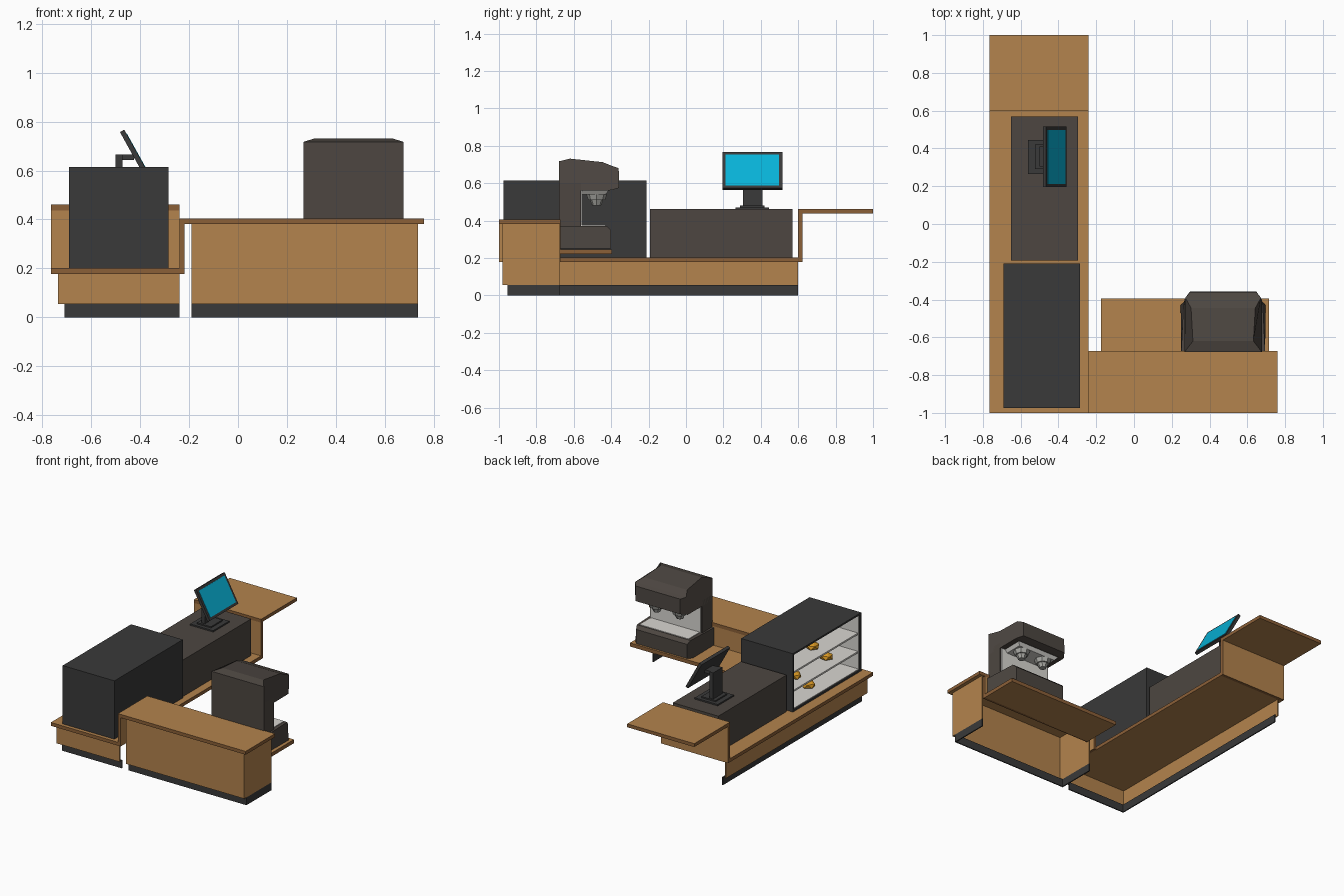
import bpy, bmesh, math
from mathutils import Matrix, Vector

if "Cube" in bpy.data.objects:
    bpy.data.objects.remove(bpy.data.objects["Cube"])


def mat(name, r, g, b):
    m = bpy.data.materials.new(name)
    m.diffuse_color = tuple((c / 255) ** 2.2 for c in (r, g, b)) + (1,)
    m.use_nodes = True
    m.node_tree.nodes["Principled BSDF"].inputs["Base Color"].default_value = m.diffuse_color
    return m


WOOD = mat("wood", 178, 130, 78)
TRIM = mat("wood_trim", 138, 96, 58)
DARK = mat("charcoal", 60, 60, 60)
WARM = mat("warm_grey", 78, 72, 67)
LIGHT = mat("light_grey", 215, 213, 208)
STEEL = mat("steel", 165, 165, 160)
CYAN = mat("screen_blue", 16, 176, 214)
GOLD = mat("pastry_gold", 215, 150, 40)


def finish(name, bm, *mats):
    bmesh.ops.recalc_face_normals(bm, faces=bm.faces)
    me = bpy.data.meshes.new(name)
    bm.to_mesh(me)
    bm.free()
    for m in mats:
        me.materials.append(m)
    ob = bpy.data.objects.new(name, me)
    bpy.context.collection.objects.link(ob)
    return ob


def cube(x, y, z):
    bm = bmesh.new()
    bmesh.ops.create_cube(bm, size=1)
    for v in bm.verts:
        v.co = Vector([(r[0] + r[1]) / 2 + c * (r[1] - r[0]) for r, c in zip((x, y, z), v.co)])
    return bm


def box(name, x, y, z, m):
    return finish(name, cube(x, y, z), m)


def board(name, x, y, z):
    """Wood board: broad faces in wood, thin edges in darker trim."""
    bm = cube(x, y, z)
    size = [r[1] - r[0] for r in (x, y, z)]
    thin = size.index(min(size))
    bm.normal_update()
    for f in bm.faces:
        f.material_index = 0 if abs(f.normal[thin]) > 0.5 else 1
    return finish(name, bm, WOOD, TRIM)


def loft(name, profile, cx, m):
    """Symmetric solid about x = cx from (y, z, half width) points."""
    bm = bmesh.new()
    a, b = [[bm.verts.new((cx + s * w, y, z)) for y, z, w in profile] for s in (-1, 1)]
    n = len(profile)
    bm.faces.new(a)
    bm.faces.new(b)
    for i in range(n):
        j = (i + 1) % n
        bm.faces.new((a[i], a[j], b[j], b[i]))
    return finish(name, bm, m)


T = 0.008

# Long side counter: thin outer panels, open inside, with recessed kick
box("side_counter_panel", (-0.735, -0.735 + T), (-0.98, 0.6), (0.055, 0.18), WOOD)
box("side_counter_front_panel", (-0.735, -0.24), (-0.98, -0.98 + T), (0.055, 0.18), WOOD)
box("side_kick", (-0.71, -0.71 + T), (-0.955, 0.6), (0, 0.055), DARK)
box("side_front_kick", (-0.71, -0.24), (-0.955, -0.955 + T), (0, 0.055), DARK)
board("side_counter_top", (-0.765, -0.24), (-1, 0.6), (0.178, 0.202))

# Raised pickup shelf at the rear end
board("rear_upright", (-0.765, -0.24), (0.6, 0.622), (0.178, 0.437))
board("rear_table_top", (-0.765, -0.24), (0.6, 1), (0.437, 0.461))

# Front counter, open at the back
for lvl, z, y0, m in (("panel", (0.055, 0.381), -0.98, WOOD), ("kick", (0, 0.055), -0.955, DARK)):
    box("front_counter_" + lvl, (-0.19, 0.735), (y0, y0 + T), z, m)
    for side, x in (("left", -0.19), ("right", 0.735 - T)):
        box(f"front_counter_{side}_{lvl}", (x, x + T), (y0, -0.675), z, m)
board("front_counter_top", (-0.24, 0.76), (-1, -0.672), (0.381, 0.405))
board("front_upright", (-0.24, -0.219), (-1, -0.672), (0.178, 0.381))
board("machine_shelf_back", (-0.175, 0.715), (-0.69, -0.672), (0.22, 0.381))
board("machine_shelf", (-0.175, 0.715), (-0.68, -0.395), (0.22, 0.246))

# Pastry display case, open towards -x
X, Y, Z = (-0.69, -0.285), (-0.975, -0.21), (0.202, 0.615)
W = 0.012
box("case_top", X, Y, (Z[1] - W, Z[1]), DARK)
box("case_bottom", X, Y, (Z[0], Z[0] + W), DARK)
box("case_back", (X[1] - W, X[1]), Y, Z, DARK)
for name, y, yl in (("near", (Y[0], Y[0] + W), (Y[0] + W, Y[0] + W + 0.004)),
                    ("far", (Y[1] - W, Y[1]), (Y[1] - W - 0.004, Y[1] - W))):
    box(f"case_{name}_end", X, y, Z, DARK)
    box(f"case_{name}_lining", (-0.68, -0.297), yl, (0.214, 0.603), LIGHT)
box("case_back_lining", (-0.302, -0.297), (-0.963, -0.222), (0.214, 0.603), LIGHT)
box("case_floor", (-0.68, -0.297), (-0.963, -0.222), (0.214, 0.218), LIGHT)
for i, z in enumerate((0.33, 0.46)):
    box(f"case_shelf_{i}", (-0.675, -0.3), (-0.96, -0.225), (z, z + 0.012), LIGHT)
for i, (y, z) in enumerate(((-0.59, 0.472), (-0.39, 0.342), (-0.74, 0.342), (-0.54, 0.218))):
    bm = bmesh.new()
    bmesh.ops.create_icosphere(bm, subdivisions=1, radius=1)
    bmesh.ops.transform(bm, verts=bm.verts, matrix=Matrix.Translation((-0.58, y, z + 0.024))
                        @ Matrix.Rotation(i * 0.7, 4, 'Z') @ Matrix.Diagonal((0.045, 0.05, 0.028, 1)))
    finish(f"pastry_{i}", bm, GOLD)

# Till cabinet and tilted touch screen
box("till_cabinet", (-0.652, -0.296), (-0.193, 0.57), (0.202, 0.461), WARM)
box("till_foot", (-0.56, -0.38), (0.265, 0.445), (0.461, 0.471), DARK)
box("till_foot_step", (-0.525, -0.415), (0.29, 0.42), (0.471, 0.48), DARK)
box("till_neck", (-0.5, -0.472), (0.305, 0.41), (0.48, 0.665), DARK)
box("till_arm", (-0.5, -0.425), (0.315, 0.4), (0.643, 0.665), DARK)
tilt = Matrix.Translation((-0.42, 0.355, 0.665)) @ Matrix.Rotation(math.radians(-29), 4, 'Y')
for name, hx, hy, hz, m in (("till_monitor", (-0.01, 0.01), 0.16, 0.111, DARK),
                            ("till_screen", (0.008, 0.012), 0.143, 0.094, CYAN)):
    bm = cube(hx, (-hy, hy), (-hz, hz))
    bmesh.ops.transform(bm, verts=bm.verts, matrix=tilt)
    finish(name, bm, m)

# Coffee machine: tray base, column, rounded head, two brew groups
CX = 0.472
loft("machine_base", [(-0.675, 0.25, 0.222), (-0.675, 0.372, 0.222), (-0.425, 0.372, 0.21),
                      (-0.402, 0.35, 0.2), (-0.402, 0.25, 0.2), (-0.43, 0.25, 0.225)], CX, WARM)
box("drip_tray", (CX - 0.19, CX + 0.19), (-0.56, -0.43), (0.37, 0.376), LIGHT)
box("machine_column", (CX - 0.205, CX + 0.205), (-0.678, -0.562), (0.25, 0.6), WARM)
box("machine_back_plate", (CX - 0.195, CX + 0.195), (-0.562, -0.556), (0.372, 0.57), LIGHT)
loft("machine_head", [(-0.678, 0.56, 0.205), (-0.678, 0.717, 0.205), (-0.62, 0.731, 0.16),
                      (-0.445, 0.712, 0.17), (-0.39, 0.69, 0.2), (-0.36, 0.68, 0.175),
                      (-0.357, 0.575, 0.175), (-0.4, 0.562, 0.205)], CX, WARM)
loft("brew_housing", [(-0.56, 0.565, 0.17), (-0.41, 0.565, 0.17),
                      (-0.43, 0.54, 0.15), (-0.56, 0.54, 0.15)], CX, LIGHT)
for name, s in (("left", -1), ("right", 1)):
    for part, r0, r1, z0, z1 in (("group", 0.045, 0.055, 0.51, 0.54), ("spout", 0.024, 0.036, 0.48, 0.51)):
        bm = bmesh.new()
        bmesh.ops.create_cone(bm, cap_ends=True, segments=8, radius1=r0, radius2=r1, depth=z1 - z0,
                              matrix=Matrix.Translation((CX + s * 0.09, -0.478, (z0 + z1) / 2)))
        finish(f"{name}_brew_{part}", bm, STEEL)
